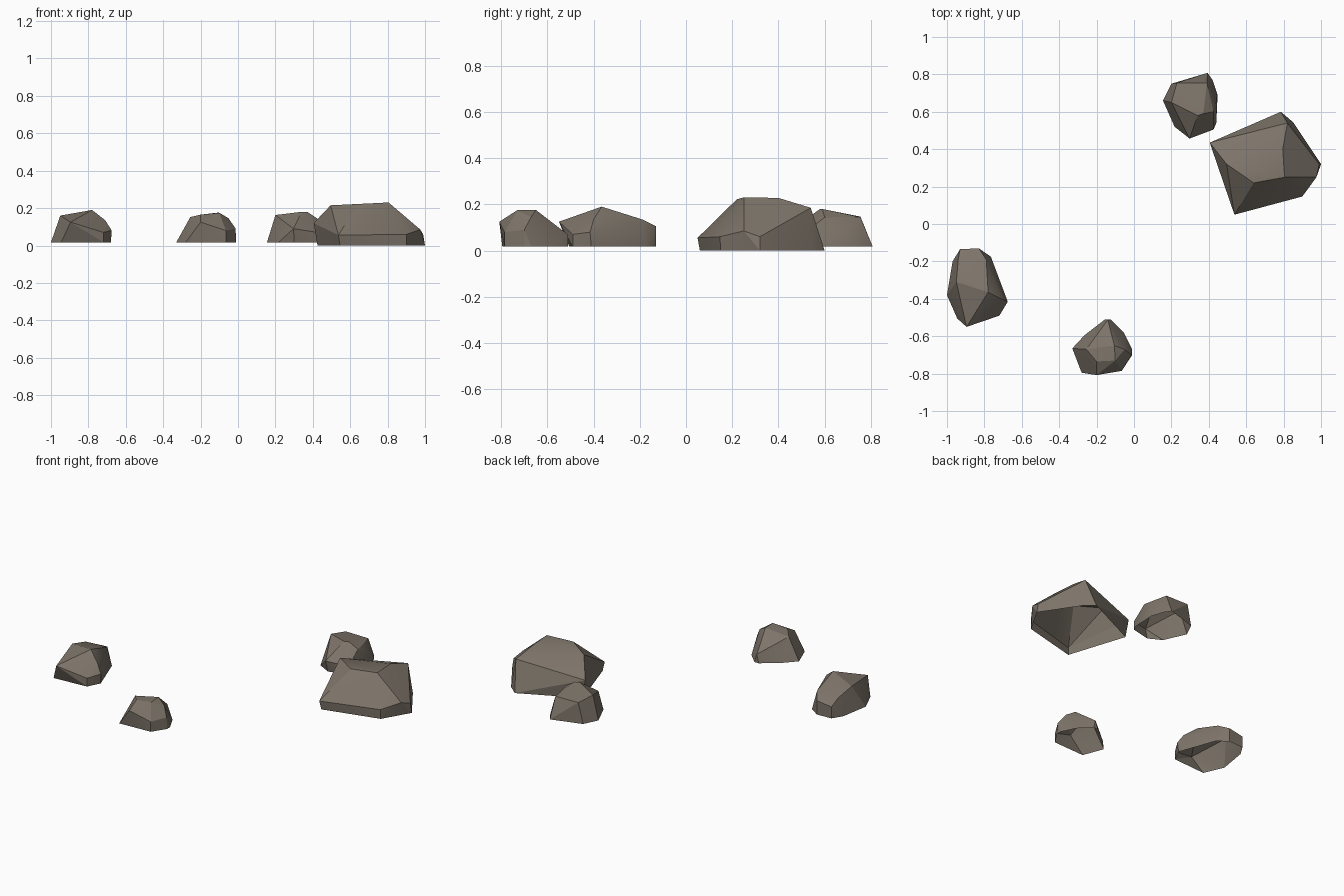
import bpy, bmesh, math

stone = bpy.data.materials.new("taupe stone")
stone.diffuse_color = (0.205, 0.175, 0.142, 1)


def rock(name, base_z, base, upper):
    """Angular boulder: hull of a ground outline and a few upper corners, open below."""
    bm = bmesh.new()
    for x, y in base:
        bm.verts.new((x, y, base_z))
    for p in upper:
        bm.verts.new(p)
    res = bmesh.ops.convex_hull(bm, input=bm.verts[:])
    loose = [v for v in bm.verts if not v.link_faces]
    bmesh.ops.delete(bm, geom=loose, context='VERTS')
    bmesh.ops.recalc_face_normals(bm, faces=bm.faces[:])
    under = [f for f in bm.faces if all(abs(v.co.z - base_z) < 1e-4 for v in f.verts)]
    bmesh.ops.delete(bm, geom=under, context='FACES')
    me = bpy.data.meshes.new(name)
    bm.to_mesh(me)
    bm.free()
    me.materials.append(stone)
    for f in me.polygons:
        f.use_smooth = True
    me.set_sharp_from_angle(angle=math.radians(25))
    bpy.context.collection.objects.link(bpy.data.objects.new(name, me))


# large boulder
rock("large_rock", 0.0,
     [(.425, .43), (.785, .60), (.85, .545), (1.0, .32), (.90, .15), (.545, .06)],
     [(.405, .435, .12), (.495, .32, .215), (.805, .25, .23), (.795, .40, .228),
      (.64, .22, .222), (.82, .54, .185), (.975, .25, .085), (.537, .05, .055),
      (.90, .147, .06), (.99, .32, .06)])

# left rock
rock("left_rock", .017,
     [(-1.0, -.38), (-.97, -.2), (-.93, -.135), (-.83, -.13), (-.765, -.175),
      (-.68, -.41), (-.72, -.49), (-.945, -.505)],
     [(-.95, -.31, .16), (-.94, -.19, .13), (-.79, -.19, .135), (-.78, -.365, .19),
      (-.895, -.55, .125), (-.71, -.40, .135), (-.675, -.415, .08),
      (-.93, -.135, .09), (-.83, -.13, .105), (-.72, -.49, .07)])

# front rock
rock("front_rock", .017,
     [(-.33, -.665), (-.265, -.595), (-.155, -.51), (-.125, -.51), (-.055, -.58),
      (-.01, -.67), (-.01, -.70), (-.065, -.785), (-.28, -.795)],
     [(-.255, -.67, .152), (-.105, -.65, .176), (-.10, -.73, .175), (-.2, -.808, .125),
      (-.05, -.67, .145), (-.013, -.70, .09), (-.14, -.512, .07), (-.13, -.578, .11),
      (-.065, -.785, .08), (-.20, -.735, .165)])

# back rock
rock("back_rock", .017,
     [(.155, .66), (.20, .75), (.393, .808), (.42, .77), (.447, .69), (.44, .54),
      (.425, .505), (.30, .475), (.217, .52)],
     [(.20, .65, .163), (.23, .755, .147), (.37, .59, .18), (.34, .58, .18),
      (.425, .60, .144), (.39, .755, .145), (.297, .457, .09), (.425, .505, .07),
      (.445, .69, .08)])
